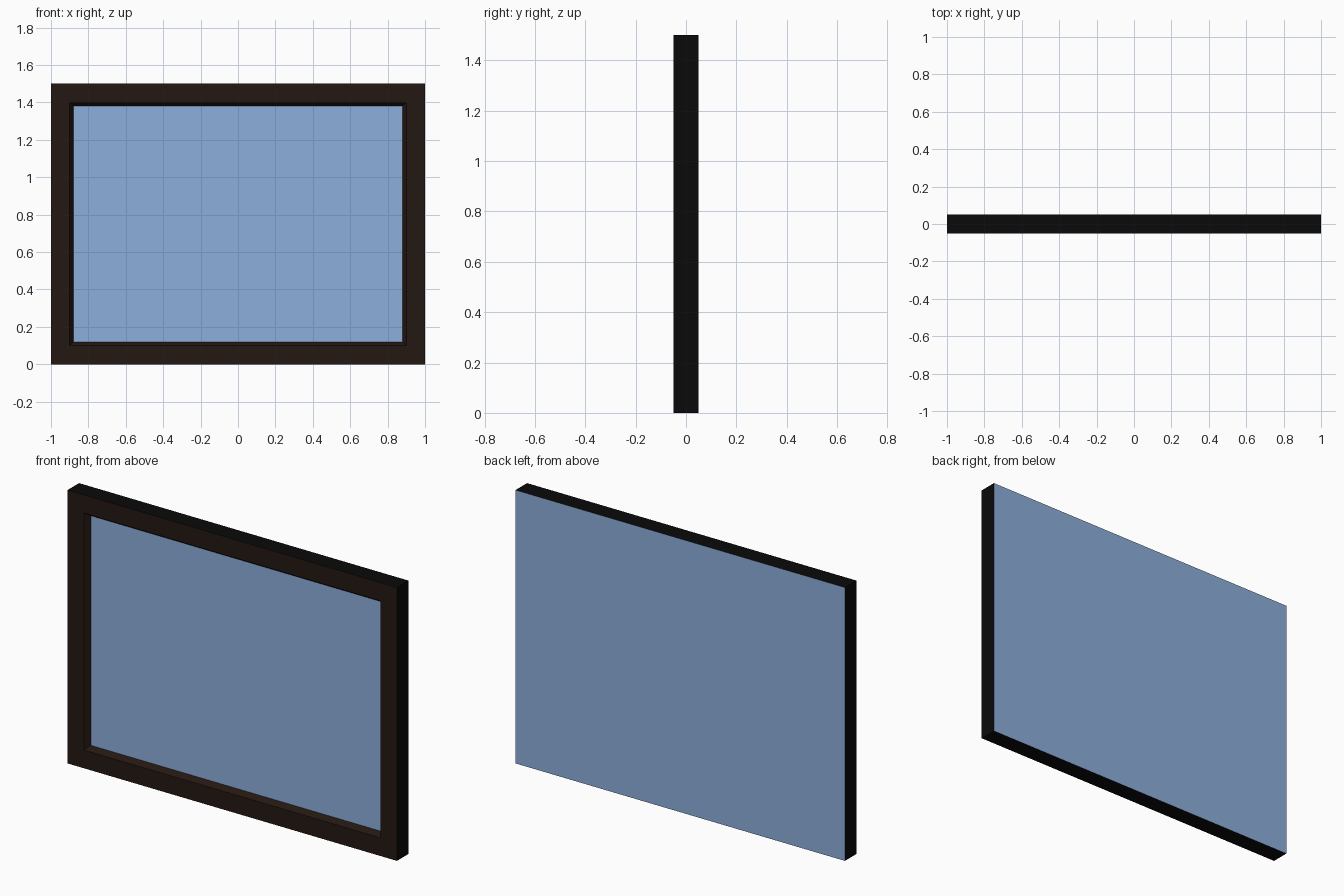
import bpy, bmesh
from mathutils import Matrix, Vector

if "Cube" in bpy.data.objects:
    bpy.data.objects.remove(bpy.data.objects["Cube"])

def material(name, color):
    m = bpy.data.materials.new(name)
    m.diffuse_color = (*color, 1)
    m.use_nodes = True
    m.node_tree.nodes["Principled BSDF"].inputs["Base Color"].default_value = m.diffuse_color
    return m

# Solid slab standing on the ground
bm = bmesh.new()
bmesh.ops.create_cube(bm, size=1, matrix=Matrix.Translation((0, 0, 0.75)) @ Matrix.Diagonal((2, 0.1, 1.5, 1)))
bm.normal_update()
front = next(f for f in bm.faces if f.normal.y < -0.5)
back = next(f for f in bm.faces if f.normal.y > 0.5)
for f in bm.faces:
    f.material_index = 1
back.material_index = 2

# Flat front border, then a sloped lip sinking to the pane
border = bmesh.ops.inset_region(bm, faces=[front], thickness=0.1, use_even_offset=True)["faces"]
lip = bmesh.ops.inset_region(bm, faces=[front], thickness=0.02, use_even_offset=True)["faces"]
bmesh.ops.translate(bm, verts=front.verts, vec=Vector((0, 0.03, 0)))
for f in border + lip:
    f.material_index = 0
front.material_index = 2
bmesh.ops.recalc_face_normals(bm, faces=bm.faces)

mesh = bpy.data.meshes.new("framed_pane")
bm.to_mesh(mesh)
bm.free()
for m in (material("dark_wood", (0.018, 0.009, 0.006)),
          material("black_edge", (0.003, 0.003, 0.003)),
          material("blue_pane", (0.27, 0.43, 0.72))):
    mesh.materials.append(m)
bpy.context.collection.objects.link(bpy.data.objects.new("framed_pane", mesh))
